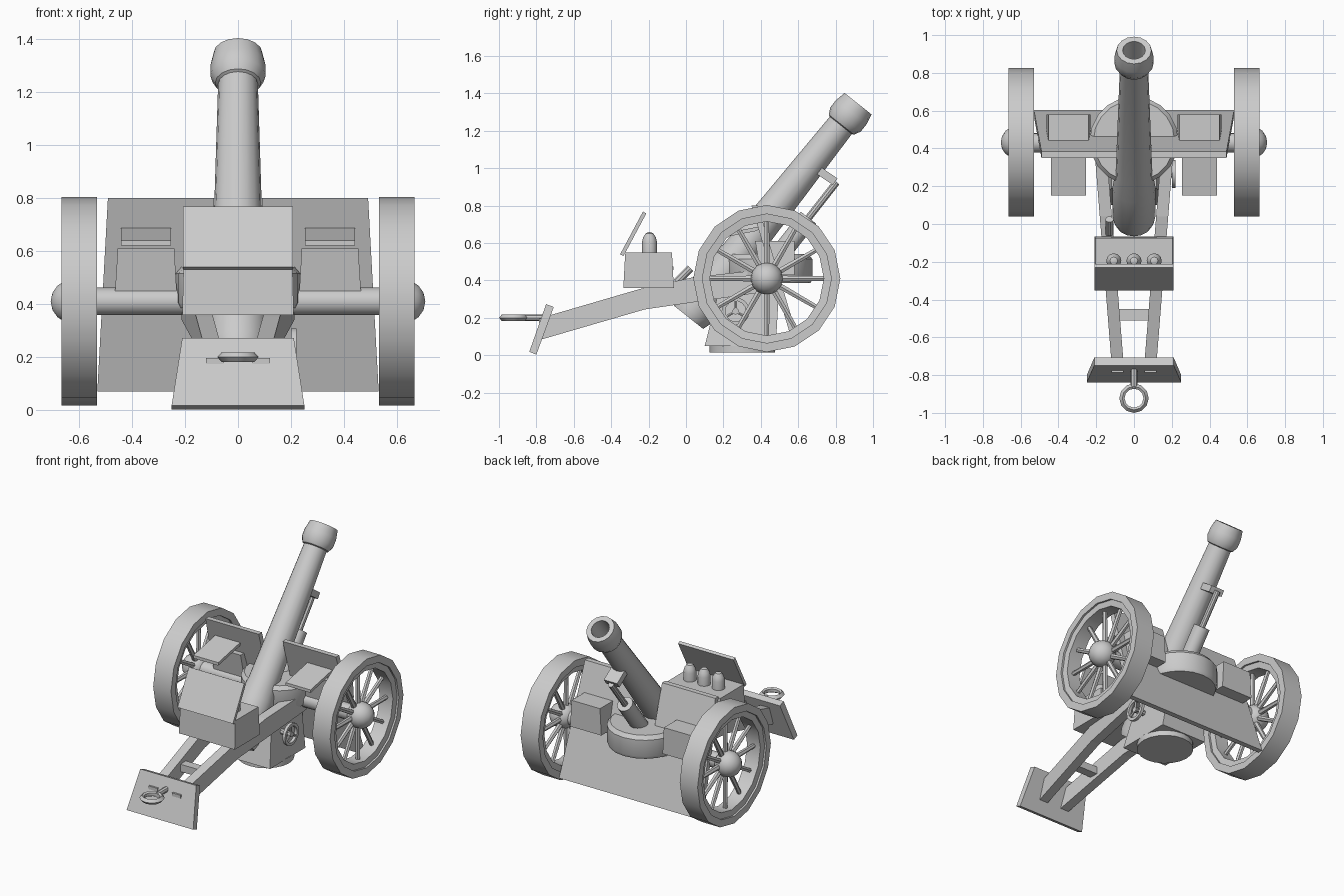
import bpy, bmesh, math
from mathutils import Vector

if "Cube" in bpy.data.objects:
    bpy.data.objects.remove(bpy.data.objects["Cube"])

mat = bpy.data.materials.new("plain grey")
mat.diffuse_color = (0.6, 0.6, 0.6, 1)
mat.use_nodes = True
mat.node_tree.nodes["Principled BSDF"].inputs["Base Color"].default_value = mat.diffuse_color


def finish(name, bm, smooth=False):
    bmesh.ops.recalc_face_normals(bm, faces=bm.faces)
    me = bpy.data.meshes.new(name)
    bm.to_mesh(me)
    bm.free()
    ob = bpy.data.objects.new(name, me)
    bpy.context.collection.objects.link(ob)
    me.materials.append(mat)
    if smooth:
        bpy.ops.object.select_all(action='DESELECT')
        ob.select_set(True)
        bpy.context.view_layer.objects.active = ob
        bpy.ops.object.shade_smooth_by_angle(angle=math.radians(35))
    return ob


def loft(name, a, b):
    """Solid between two matching loops of points."""
    bm = bmesh.new()
    va, vb = [bm.verts.new(p) for p in a], [bm.verts.new(p) for p in b]
    bm.faces.new(va)
    bm.faces.new(vb)
    for i in range(len(va)):
        j = (i + 1) % len(va)
        bm.faces.new((va[i], va[j], vb[j], vb[i]))
    return finish(name, bm)


def side_prism(name, yz, x0, x1):
    """Side profile extruded along x."""
    return loft(name, [(x0, y, z) for y, z in yz], [(x1, y, z) for y, z in yz])


def block(name, x0, x1, y0, y1, z0, z1):
    return side_prism(name, [(y0, z0), (y1, z0), (y1, z1), (y0, z1)], x0, x1)


def lathe(name, profile, origin, axis, n=16, closed=False):
    """Turn (radius, height) profile about an axis."""
    q = Vector(axis).to_track_quat('Z', 'Y')
    o = Vector(origin)
    bm = bmesh.new()
    rings = []
    for r, h in profile:
        if r < 1e-6:
            rings.append([bm.verts.new(o + q @ Vector((0, 0, h)))] * n)
        else:
            rings.append([bm.verts.new(o + q @ Vector((r * math.cos(t), r * math.sin(t), h)))
                          for t in (2 * math.pi * k / n for k in range(n))])
    pairs = list(zip(rings, rings[1:]))
    if closed:
        pairs.append((rings[-1], rings[0]))
    for a, b in pairs:
        for i in range(n):
            j = (i + 1) % n
            vs = list(dict.fromkeys((a[i], a[j], b[j], b[i])))
            if len(vs) > 2:
                bm.faces.new(vs)
    return finish(name, bm, True)


def rod(name, p, q, r0, r1=None, n=10):
    d = Vector(q) - Vector(p)
    r1 = r0 if r1 is None else r1
    return lathe(name, [(0, 0), (r0, 0), (r1, d.length), (0, d.length)], p, d, n)


# Barrel with breech, swollen muzzle and bore
breech, muzzle = Vector((0, 0.013, 0.203)), Vector((0, 0.92, 1.345))
lathe("barrel", [(0, 0), (.1, 0), (.113, .04), (.113, .3), (.097, .42), (.075, 1.31), (.086, 1.315),
                 (.104, 1.35), (.104, 1.40), (.092, 1.458), (.06, 1.458), (.055, 1.25), (0, 1.25)],
      breech, muzzle - breech)

# Recoil cylinder, its rod and bracket under the barrel
rod("recoil_cylinder", (0, .44, .46), (0, .655, .735), .052, n=12)
rod("recoil_rod", (0, .64, .715), (0, .805, .925), .02)
side_prism("recoil_bracket", [(.69, .975), (.785, .91), (.81, .945), (.715, 1.01)], -.05, .05)

# Drum mount, pedestal and ground disc
lathe("drum_mount", [(0, 0), (.225, 0), (.235, .02), (.235, .13), (.215, .155), (0, .155)],
      (0, .44, .385), (0, 0, 1), 20)
loft("pedestal", [(-.17, .1, .05), (.17, .1, .05), (.17, .48, .05), (-.17, .48, .05)],
     [(-.12, .19, .40), (.12, .19, .40), (.12, .5, .40), (-.12, .5, .40)])
rod("ground_disc", (0, .3, .015), (0, .3, .055), .175, n=20)

# Leaning shield with a slot for the barrel
half = [(.53, .07), (.49, .8), (.09, .8), (.09, .46)]
outline = half + [(-x, z) for x, z in reversed(half)]


def lean(z):
    return .35 + .3 * (.8 - z)


loft("shield", [(x, lean(z), z) for x, z in outline],
     [(x, lean(z) + .035, z) for x, z in outline])

rod("axle", (-.56, .43, .41), (.56, .43, .41), .052, n=16)

for s, side in ((-1, "left"), (1, "right")):
    # Wheel: tyre, inner rim, hub and spokes
    c = Vector((s * .5975, .432, .41))
    ax = (s, 0, 0)
    lathe(side + "_tyre", [(.345, -.067), (.393, -.067), (.393, .067), (.345, .067)], c, ax, 16, True)
    lathe(side + "_rim", [(.305, -.05), (.35, -.055), (.35, .055), (.305, .05)], c, ax, 16, True)
    lathe(side + "_hub", [(.086 * math.sin(math.pi * k / 8), -.086 * math.cos(math.pi * k / 8))
                          for k in range(9)], c + Vector((s * .022, 0, 0)), ax, 14)
    for k in range(12):
        t = 2 * math.pi * k / 12
        d = Vector((0, math.cos(t), math.sin(t)))
        rod(side + "_spoke", c + d * .05, c + d * .32, .018, .014, 6)

    # Locker through the shield, and tilted seat in front of it
    loft(side + "_locker",
         [(s * x, y, .43) for x, y in ((.23, .40), (.464, .40), (.464, .58), (.23, .58))],
         [(s * x, y, .61) for x, y in ((.24, .37), (.453, .37), (.453, .58), (.24, .58))])
    side_prism(side + "_seat", [(.15, .62), (.38, .665), (.40, .69), (.15, .64)], s * .253, s * .44)

    # Bent trail beam, converging to the spade
    beam = [(-.77, .085), (-.22, .245), (.02, .28), (.43, .34),
            (.43, .46), (.04, .417), (-.25, .353), (-.74, .21)]
    loft(side + "_trail_beam", *[[(s * (.09 + .08 * (y + .7) + w), y, z) for y, z in beam]
                                 for w in (-.032, .032)])
    # Spade clip
    block(side + "_spade_clip", s * .055, s * .12, -.787, -.74, .175, .197)

block("trail_crossbar", -.08, .08, -.51, -.45, .2, .25)

# Spade and towing eye
loft("spade", [(-.25, -.838, .018), (.25, -.838, .018), (.21, -.748, .273), (-.21, -.748, .273)],
     [(-.25, -.80, .003), (.25, -.80, .003), (.21, -.707, .258), (-.21, -.707, .258)])
rod("tow_shaft", (0, -.87, .2), (0, -.75, .2), .018, n=8)
lathe("tow_ring", [(.05, -.01), (.062, -.018), (.078, 0), (.062, .018), (.05, .01)],
      (0, -.922, .2), (0, 0, 1), 12, True)

# Ammunition box, open lid and shells
loft("ammunition_box", [(-.21, -.335, .358), (.21, -.335, .358), (.21, -.065, .358), (-.21, -.065, .358)],
     [(-.205, -.325, .548), (.205, -.325, .548), (.205, -.075, .548), (-.205, -.075, .548)])
side_prism("ammunition_lid", [(-.352, .54), (-.334, .53), (-.212, .758), (-.23, .768)], -.208, .208)
block("box_latch", -.12, .12, -.075, -.066, .455, .475)
for x in (-.107, 0, .107):
    lathe("shell", [(0, 0), (.04, 0), (.04, .06), (.034, .085), (.02, .107), (0, .115)],
          (x, -.195, .545), (0, 0, 1), 12)

# Firing handle and elevation handwheel
rod("firing_handle", (-.13, -.05, .39), (-.13, .025, .465), .022, n=10)
lathe("handwheel", [(.055, -.01), (.075, -.01), (.075, .01), (.055, .01)], (.21, .265, .235), (1, 0, 0), 14, True)
rod("handwheel_shaft", (.1, .265, .235), (.22, .265, .235), .018, n=8)
for k in range(3):
    t = math.pi * (.5 + 2 * k / 3)
    rod("handwheel_spoke", (.21, .265, .235),
        (.21, .265 + .06 * math.cos(t), .235 + .06 * math.sin(t)), .008, n=6)
